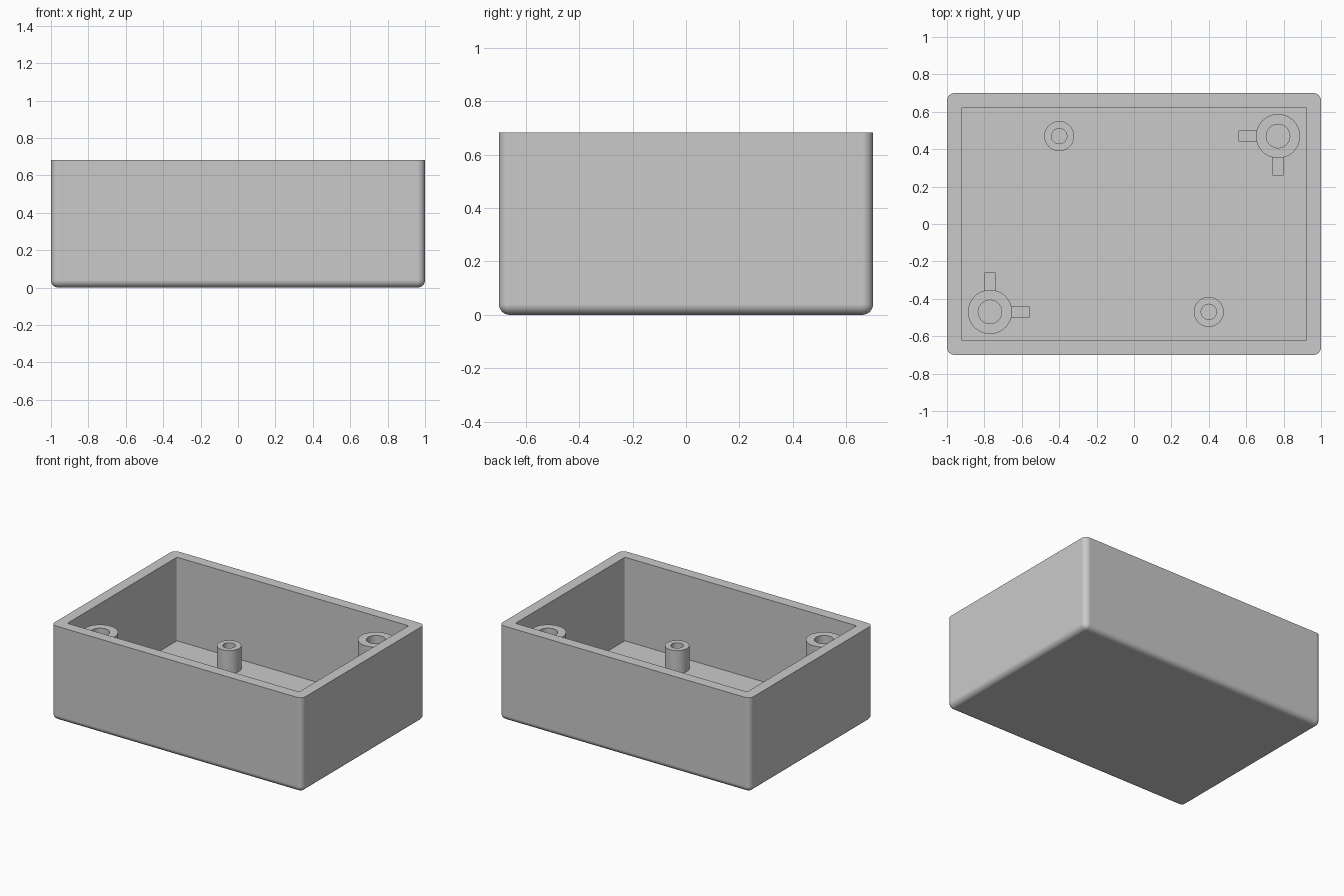
import bpy
import bmesh
import math
from mathutils import Matrix, Vector

if "Cube" in bpy.data.objects:
    bpy.data.objects.remove(bpy.data.objects["Cube"], do_unlink=True)

HX, HY, TOP = 1.0, 0.7, 0.682      # outer half sizes and height
WALL, FLOOR = 0.077, 0.08
POST_TOP, BOSS_TOP = 0.245, 0.6

grey = bpy.data.materials.new("light grey plastic")
grey.use_nodes = True
colour = (0.59, 0.59, 0.59, 1)
grey.diffuse_color = colour
grey.node_tree.nodes["Principled BSDF"].inputs["Base Color"].default_value = colour


def finish(bm, name):
    bmesh.ops.recalc_face_normals(bm, faces=bm.faces)
    mesh = bpy.data.meshes.new(name)
    bm.to_mesh(mesh)
    bm.free()
    mesh.materials.append(grey)
    obj = bpy.data.objects.new(name, mesh)
    bpy.context.collection.objects.link(obj)
    smooth(obj)
    return obj


def smooth(obj):
    bpy.ops.object.select_all(action='DESELECT')
    obj.select_set(True)
    bpy.context.view_layer.objects.active = obj
    bpy.ops.object.shade_smooth_by_angle(angle=math.radians(30))


def add_box(bm, low, high):
    low, high = Vector(low), Vector(high)
    place = Matrix.Translation((low + high) / 2) @ Matrix.Diagonal((*(high - low), 1))
    bmesh.ops.create_cube(bm, size=1, matrix=place)


def rounded_block(name, hx, hy, bottom, top, radius, round_bottom):
    """Box with rounded upright (and optionally bottom) edges."""
    bm = bmesh.new()
    add_box(bm, (-hx, -hy, bottom), (hx, hy, top))
    edges = []
    for e in bm.edges:
        heights = [v.co.z for v in e.verts]
        upright = max(heights) - min(heights) > 0.1
        if upright or (round_bottom and max(heights) < top - 0.1):
            edges.append(e)
    bmesh.ops.bevel(bm, geom=edges, offset=radius, segments=8, profile=0.5,
                    affect='EDGES')
    return finish(bm, name)


def tube(name, x, y, radius, hole, top):
    """Hollow round pillar spun from a rectangular section."""
    bm = bmesh.new()
    base = FLOOR - 0.01
    section = [(radius, base), (radius, top), (hole, top), (hole, base)]
    verts = [bm.verts.new((x + r, y, z)) for r, z in section]
    edges = [bm.edges.new((verts[i], verts[(i + 1) % 4])) for i in range(4)]
    bmesh.ops.spin(bm, geom=verts + edges, cent=(x, y, 0), axis=(0, 0, 1),
                   angle=math.tau, steps=48)
    bmesh.ops.remove_doubles(bm, verts=bm.verts, dist=0.0005)
    finish(bm, name)


# Tray: rounded block with the cavity cut out of it
tray = rounded_block("tray", HX, HY, 0, TOP, 0.04, True)
cavity = rounded_block("cavity_cutter", HX - WALL, HY - WALL, FLOOR, TOP + 0.2,
                       0.01, False)
cut = tray.modifiers.new("cavity", 'BOOLEAN')
cut.operation = 'DIFFERENCE'
cut.solver = 'EXACT'
cut.object = cavity
bpy.context.view_layer.objects.active = tray
bpy.ops.object.modifier_apply(modifier=cut.name)
bpy.data.objects.remove(cavity, do_unlink=True)
smooth(tray)
tray.modifiers.new("clean shading", 'WEIGHTED_NORMAL').keep_sharp = True

# Pillars and ribs, repeated at diagonally opposite corners
for side, s in (("back", 1), ("front", -1)):
    x, y = 0.77 * s, 0.47 * s
    tube(side + "_screw_boss", x, y, 0.118, 0.063, BOSS_TOP)
    tube(side + "_support_post", -0.4 * s, y, 0.08, 0.041, POST_TOP)
    for label, d in (("side", Vector((-s, 0, 0))), ("cross", Vector((0, -s, 0)))):
        across = Vector((abs(d.y), abs(d.x), 0)) * 0.03
        a = Vector((x, y, 0)) + d * 0.09
        b = Vector((x, y, 0)) + d * 0.212
        low = Vector((min(a.x, b.x), min(a.y, b.y), FLOOR - 0.01)) - across
        high = Vector((max(a.x, b.x), max(a.y, b.y), POST_TOP)) + across
        bm = bmesh.new()
        add_box(bm, low, high)
        finish(bm, f"{side}_boss_{label}_rib")
